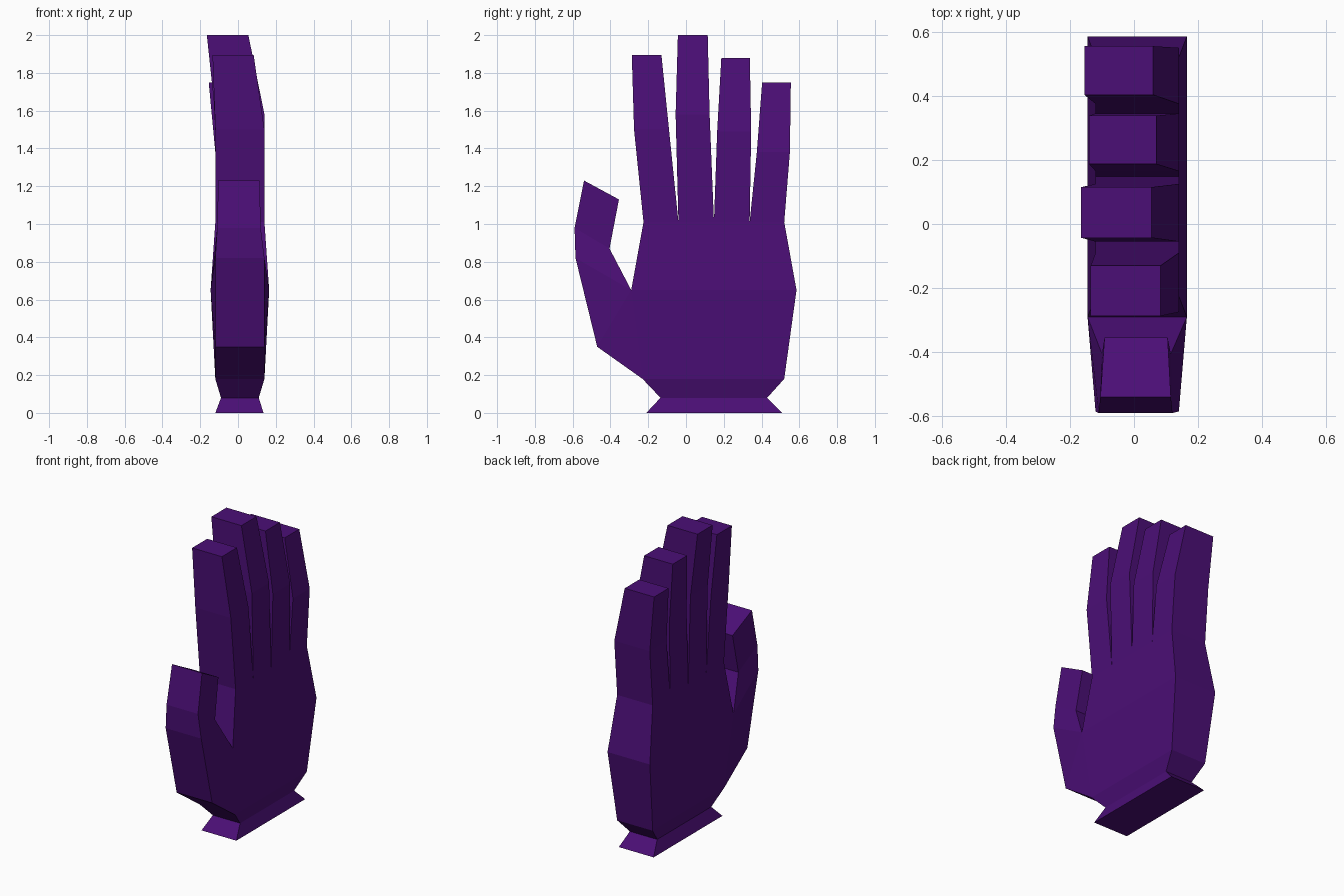
import bpy
import bmesh

if "Cube" in bpy.data.objects:
    bpy.data.objects.remove(bpy.data.objects["Cube"])

purple = bpy.data.materials.new("deep purple")
purple.diffuse_color = (0.07, 0.0045, 0.18, 1)
purple.use_nodes = True
purple.node_tree.nodes["Principled BSDF"].inputs["Base Color"].default_value = purple.diffuse_color


def loft(name, sections, start_cap=False, end_cap=True, open_sides=()):
    """Skin a chain of box sections. Each section is two edges running along x,
    given as (y, z, x_low, x_high). open_sides lists (segment, side) to leave out."""
    bm = bmesh.new()
    rings = []
    for (y0, z0, a0, b0), (y1, z1, a1, b1) in sections:
        corners = [(a0, y0, z0), (b0, y0, z0), (b1, y1, z1), (a1, y1, z1)]
        rings.append([bm.verts.new(c) for c in corners])
    for s, (low, high) in enumerate(zip(rings, rings[1:])):
        for i in range(4):
            j = (i + 1) % 4
            if (s, i) not in open_sides:
                bm.faces.new((low[i], low[j], high[j], high[i]))
    if start_cap:
        bm.faces.new(rings[0][::-1])
    if end_cap:
        bm.faces.new(rings[-1])
    bmesh.ops.remove_doubles(bm, verts=bm.verts[:], dist=0.0005)
    mesh = bpy.data.meshes.new(name)
    bm.to_mesh(mesh)
    bm.free()
    mesh.materials.append(purple)
    obj = bpy.data.objects.new(name, mesh)
    bpy.context.collection.objects.link(obj)
    return obj


def level(z, y0, y1, x0, x1):
    """Horizontal section."""
    return (y0, z, x0, x1), (y1, z, x0, x1)


# Palm with flared wrist; open where the thumb and fingers join
loft("palm", [
    level(0.00, -0.21, 0.51, -0.12, 0.135),
    level(0.08, -0.135, 0.43, -0.09, 0.11),
    level(0.18, -0.23, 0.52, -0.12, 0.14),
    level(0.65, -0.29, 0.585, -0.145, 0.165),
    level(1.01, -0.225, 0.52, -0.12, 0.14),
], start_cap=True, end_cap=False, open_sides={(2, 0)})

# Thumb: outer edge then inner edge of each section
crook = (-0.29, 0.65, -0.145, 0.165)
loft("thumb", [
    ((-0.23, 0.18, -0.12, 0.14), crook),
    ((-0.47, 0.35, -0.12, 0.14), crook),
    ((-0.585, 0.82, -0.12, 0.14), crook),
    ((-0.59, 0.98, -0.11, 0.12), (-0.405, 0.87, -0.10, 0.115)),
    ((-0.54, 1.23, -0.105, 0.115), (-0.355, 1.13, -0.092, 0.105)),
])

# Fingers: base y range, knuckle (z, y range), tip (z, y range, x range)
fingers = {
    "index_finger": ((-0.225, -0.04), (1.50, -0.275, -0.09), (1.895, -0.287, -0.13, -0.135, 0.083)),
    "middle_finger": ((-0.04, 0.148), (1.58, -0.055, 0.125), (2.00, -0.043, 0.115, -0.165, 0.055)),
    "ring_finger": ((0.148, 0.337), (1.49, 0.165, 0.345), (1.88, 0.187, 0.338, -0.14, 0.07)),
    "little_finger": ((0.337, 0.52), (1.38, 0.375, 0.55), (1.75, 0.403, 0.555, -0.155, 0.06)),
}
for name, (base, knuckle, tip) in fingers.items():
    loft(name, [
        level(1.01, *base, -0.12, 0.14),
        level(*knuckle, -0.12, 0.14),
        level(*tip),
    ])
